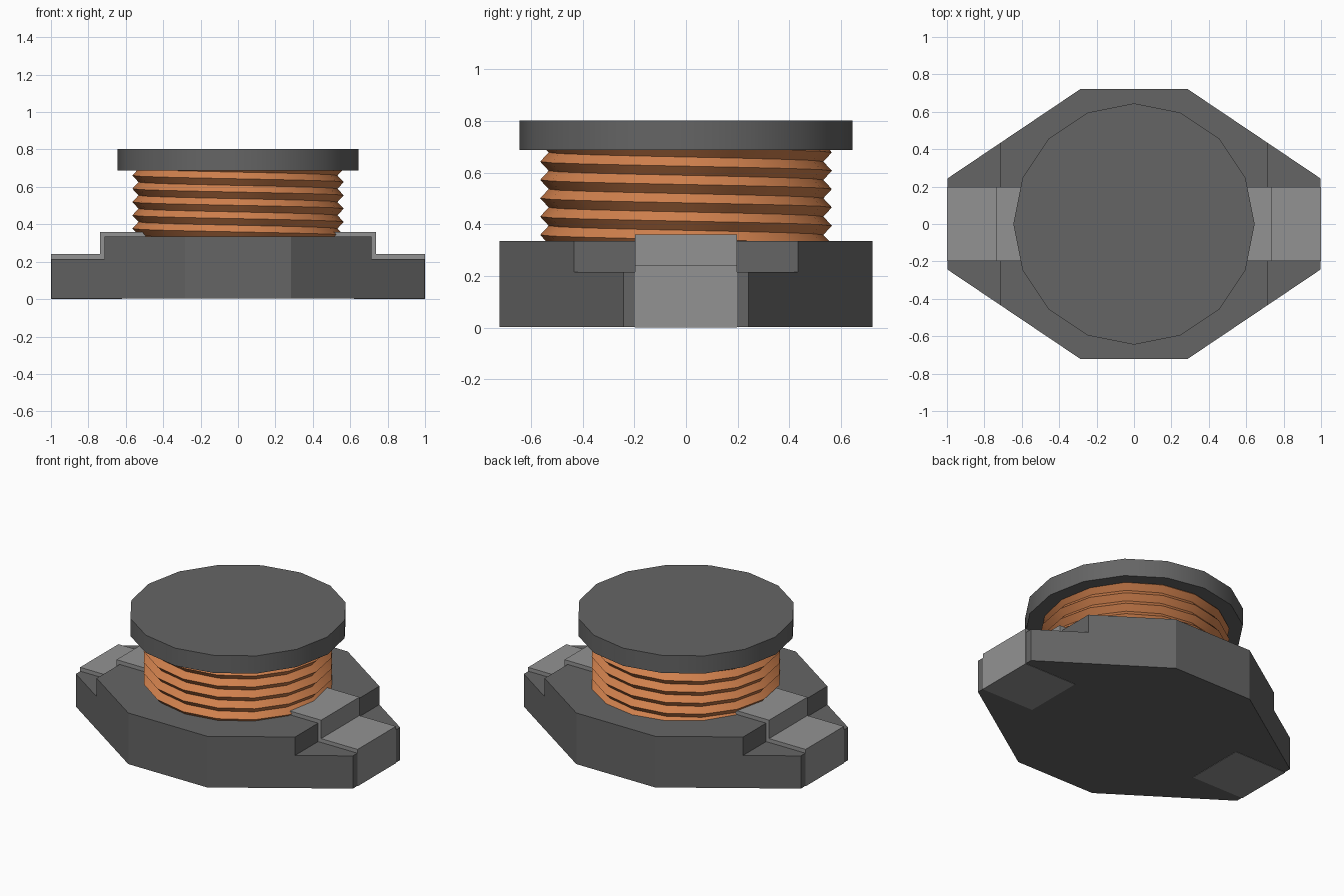
import bpy, bmesh, math

cube = bpy.data.objects.get("Cube")
if cube:
    bpy.data.objects.remove(cube, do_unlink=True)


def material(name, rgb):
    m = bpy.data.materials.new(name)
    m.use_nodes = True
    m.diffuse_color = (*rgb, 1)
    m.node_tree.nodes["Principled BSDF"].inputs["Base Color"].default_value = (*rgb, 1)
    return m


ferrite = material("dark ferrite grey", (0.13, 0.13, 0.13))
tin = material("light tin grey", (0.29, 0.29, 0.29))
copper = material("copper", (0.64, 0.22, 0.075))


def finish(bm, name, mat, smooth=False):
    bmesh.ops.recalc_face_normals(bm, faces=bm.faces)
    mesh = bpy.data.meshes.new(name)
    bm.to_mesh(mesh)
    bm.free()
    mesh.materials.append(mat)
    if smooth:
        mesh.shade_smooth()
        mesh.set_sharp_from_angle(angle=math.radians(30))
    obj = bpy.data.objects.new(name, mesh)
    bpy.context.collection.objects.link(obj)
    return obj


def extrude_up(bm, faces, height, keep):
    geom = bmesh.ops.extrude_face_region(bm, geom=faces, use_keep_orig=keep)["geom"]
    verts = [g for g in geom if isinstance(g, bmesh.types.BMVert)]
    bmesh.ops.translate(bm, verts=verts, vec=(0, 0, height))
    return [g for g in geom if isinstance(g, bmesh.types.BMFace)]


def drum(name, radius, z0, z1, mat):
    bm = bmesh.new()
    pts = [(radius * math.cos(math.tau * i / 16), radius * math.sin(math.tau * i / 16), z0)
           for i in range(16)]
    face = bm.faces.new([bm.verts.new(p) for p in pts])
    extrude_up(bm, [face], z1 - z0, True)
    return finish(bm, name, mat, True)


# Stretched octagon base with a lower ledge at each end
bm = bmesh.new()
outline = [(1, -0.243), (1, 0.243), (0.285, 0.723), (-0.285, 0.723),
           (-1, 0.243), (-1, -0.243), (-0.285, -0.723), (0.285, -0.723)]
bm.faces.new([bm.verts.new((x * 0.998, y, 0.002)) for x, y in outline])
for x in (-0.715, 0.715):
    bmesh.ops.bisect_plane(bm, geom=bm.verts[:] + bm.edges[:] + bm.faces[:],
                           plane_co=(x, 0, 0), plane_no=(1, 0, 0))
tops = extrude_up(bm, bm.faces[:], 0.213, True)
middle = [f for f in tops if abs(f.calc_center_median().x) < 0.1]
extrude_up(bm, middle, 0.12, False)
finish(bm, "base", ferrite)

# Bent terminal strips wrapping each end from the ledge to the underside
strip = [(0.45, 0.36), (0.737, 0.36), (0.737, 0.24), (1, 0.24), (1, 0), (0.62, 0),
         (0.62, 0.025), (0.975, 0.025), (0.975, 0.213), (0.712, 0.213),
         (0.712, 0.333), (0.45, 0.333)]
for side, name in ((1, "left_terminal"), (-1, "right_terminal")):
    bm = bmesh.new()
    face = bm.faces.new([bm.verts.new((side * x, -0.197, z)) for x, z in strip])
    geom = bmesh.ops.extrude_face_region(bm, geom=[face], use_keep_orig=True)["geom"]
    bmesh.ops.translate(bm, vec=(0, 0.394, 0),
                        verts=[g for g in geom if isinstance(g, bmesh.types.BMVert)])
    finish(bm, name, tin)

# Core and top flange
drum("core", 0.46, 0.30, 0.72, ferrite)
drum("top_flange", 0.645, 0.688, 0.803, ferrite)

# Helical winding: V-shaped ridges descending counter-clockwise
pitch, z0 = 0.071, 0.306
bm = bmesh.new()
rows = []
for j in range(14):
    r = 0.565 if j % 2 else 0.532
    rows.append([bm.verts.new((r * math.cos(math.tau * i / 16), r * math.sin(math.tau * i / 16),
                               z0 + j * pitch / 2 - pitch * i / 16)) for i in range(17)])
for low, high in zip(rows, rows[1:]):
    for i in range(16):
        bm.faces.new((low[i], low[i + 1], high[i + 1], high[i]))
bmesh.ops.remove_doubles(bm, verts=bm.verts, dist=0.0005)
finish(bm, "winding", copper, True)
